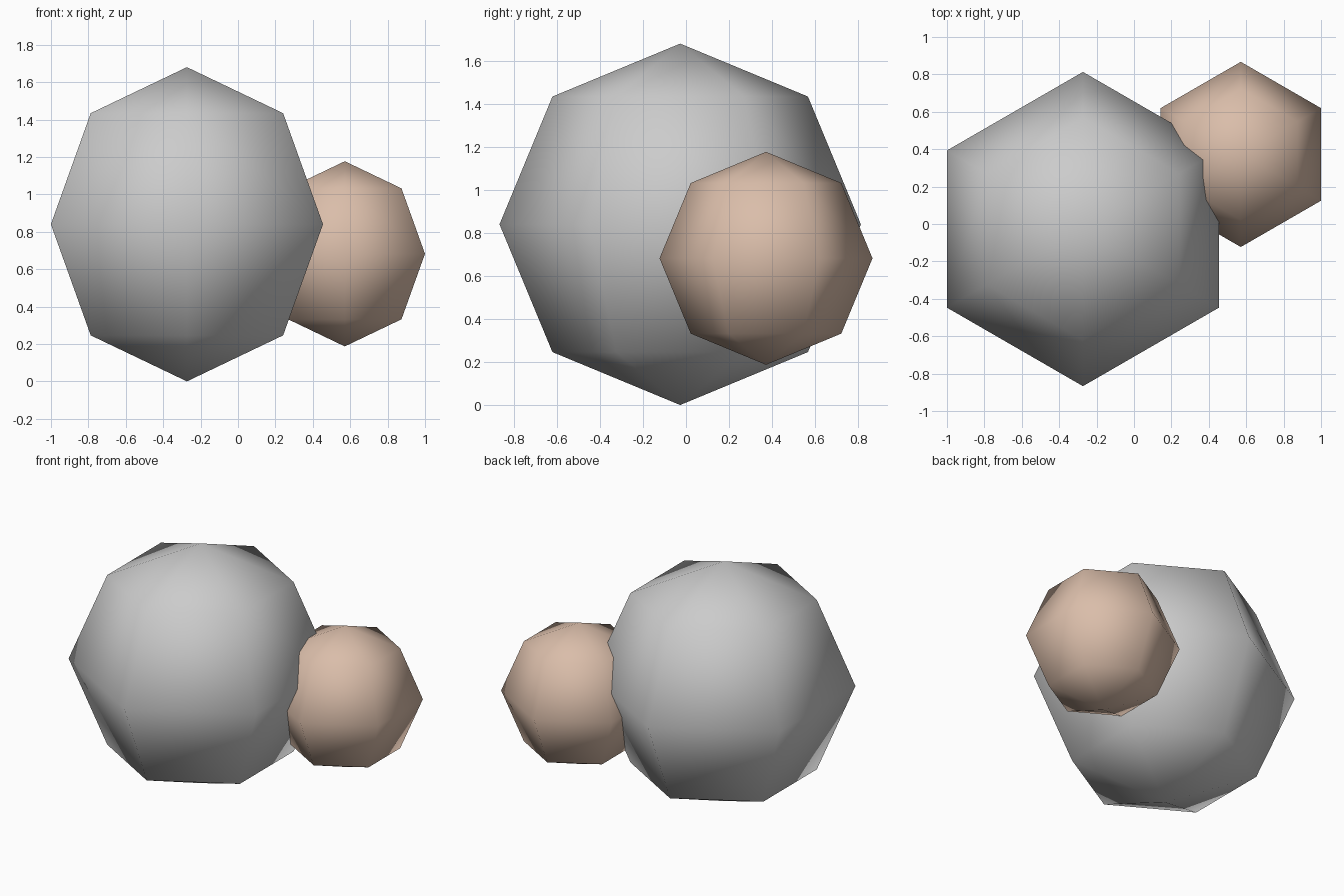
import bpy

if "Cube" in bpy.data.objects:
    bpy.data.objects.remove(bpy.data.objects["Cube"])


def low_poly_ball(name, radius, centre):
    """Six-sided, four-ring ball with smooth shading; corners point along y."""
    bpy.ops.mesh.primitive_uv_sphere_add(
        segments=6, ring_count=4, radius=radius, location=centre)
    ball = bpy.context.object
    ball.name = name
    bpy.ops.object.shade_smooth()
    return ball


# Large grey boulder resting on the ground
low_poly_ball("large_boulder", 0.84, (-0.273, -0.027, 0.84))

# Small brown boulder pushed into its back right side
small = low_poly_ball("small_boulder", 0.495, (0.571, 0.372, 0.682))
brown = bpy.data.materials.new("brown_stone")
brown.diffuse_color = (0.70, 0.51, 0.40, 1.0)
brown.use_nodes = True
brown.node_tree.nodes["Principled BSDF"].inputs["Base Color"].default_value = brown.diffuse_color
small.data.materials.append(brown)
